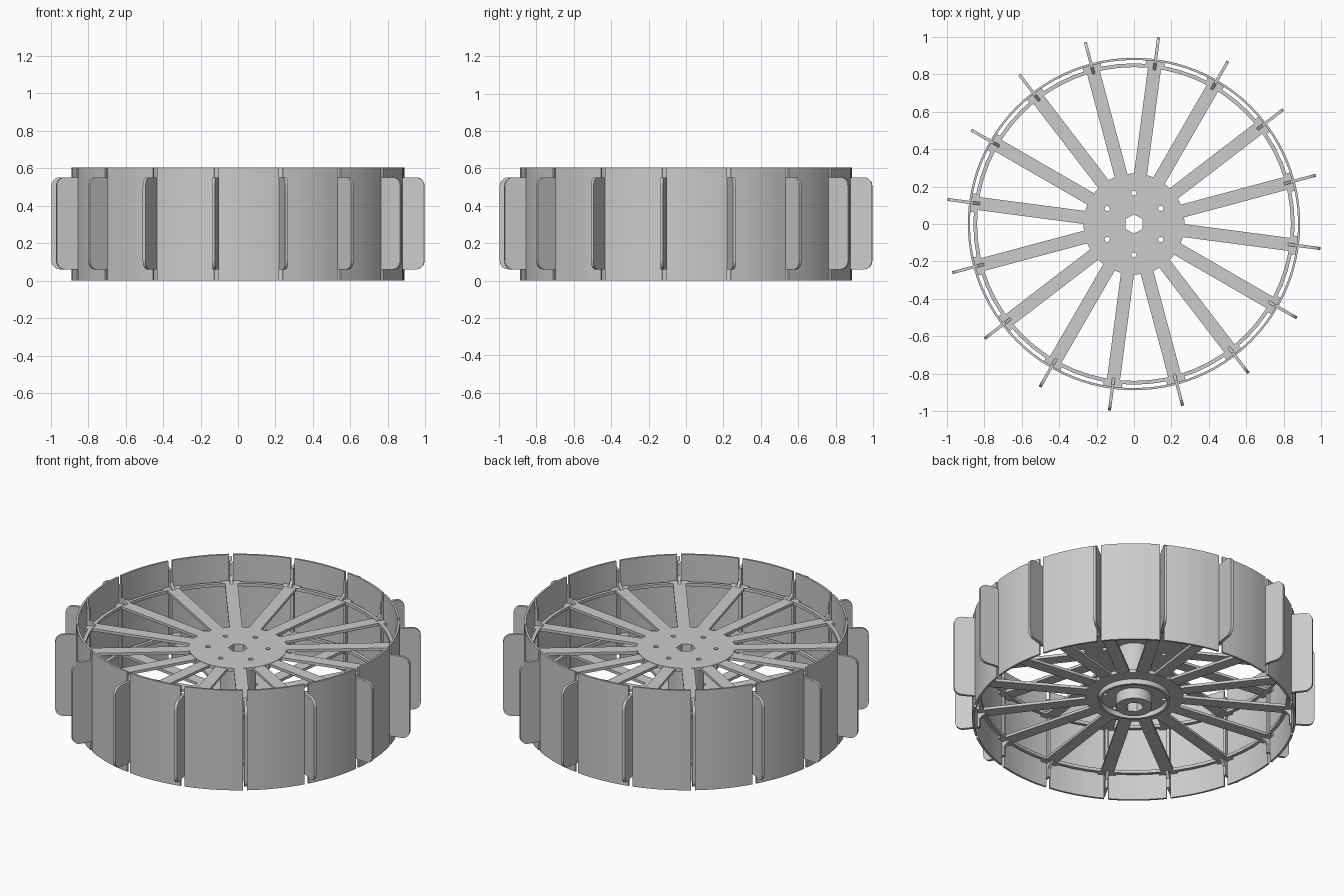
import bpy, bmesh
from math import cos, sin, pi, radians
from mathutils import Matrix, Vector

cube = bpy.data.objects.get("Cube")
if cube:
    bpy.data.objects.remove(cube)

COUNT = 16
STEP = 2 * pi / COUNT
OFFSET = radians(15)
LAYERS = {"lower": (0.155, -1), "upper": (0.44, 1)}

grey = bpy.data.materials.new("light_grey")
grey.use_nodes = True
grey.diffuse_color = (0.6, 0.6, 0.6, 1)
grey.node_tree.nodes["Principled BSDF"].inputs["Base Color"].default_value = (0.6, 0.6, 0.6, 1)


def finish(name, bm, smooth=False):
    bmesh.ops.recalc_face_normals(bm, faces=bm.faces)
    mesh = bpy.data.meshes.new(name)
    bm.to_mesh(mesh)
    bm.free()
    obj = bpy.data.objects.new(name, mesh)
    bpy.context.collection.objects.link(obj)
    mesh.materials.append(grey)
    if smooth:
        bpy.ops.object.select_all(action='DESELECT')
        obj.select_set(True)
        bpy.context.view_layer.objects.active = obj
        bpy.ops.object.shade_smooth_by_angle(angle=radians(30))
    return obj


def prism(bm, outline, depth, matrix=Matrix()):
    """Extrude a flat outline along z, then place it."""
    low = [bm.verts.new(matrix @ Vector((x, y, 0))) for x, y in outline]
    top = [bm.verts.new(matrix @ Vector((x, y, depth))) for x, y in outline]
    bm.faces.new(low[::-1])
    bm.faces.new(top)
    n = len(outline)
    for i in range(n):
        j = (i + 1) % n
        bm.faces.new((low[i], low[j], top[j], top[i]))


def circle(r, n, turn=0.0, x=0.0, y=0.0):
    return [(x + r * cos(turn + 2 * pi * i / n), y + r * sin(turn + 2 * pi * i / n)) for i in range(n)]


def lathe(bm, profile, n):
    """Closed ring with the given (radius, z) section."""
    rings = [[bm.verts.new((r * cos(a), r * sin(a), z)) for r, z in profile]
             for a in (2 * pi * i / n for i in range(n))]
    for i in range(n):
        p, q = rings[i], rings[(i + 1) % n]
        for k in range(len(profile)):
            m = (k + 1) % len(profile)
            bm.faces.new((p[k], q[k], q[m], p[m]))


def band(r0, r1, z0, z1):
    return [(r0, z0), (r1, z0), (r1, z1), (r0, z1)]


def turns():
    return [Matrix.Rotation(OFFSET + i * STEP, 4, 'Z') for i in range(COUNT)]


# Upright plates lie in the radial plane: outline is (radius, height)
def upright(thick):
    return Matrix.Translation((0, thick / 2, 0)) @ Matrix.Rotation(pi / 2, 4, 'X')


# Rim panels with a narrow slot at each paddle
bm = bmesh.new()
gap, segs = 0.013, 6
for i in range(COUNT):
    start = OFFSET + i * STEP + gap
    angles = [start + (STEP - 2 * gap) * k / segs for k in range(segs + 1)]
    arc = [(0.888 * cos(a), 0.888 * sin(a)) for a in angles]
    arc += [(0.876 * cos(a), 0.876 * sin(a)) for a in reversed(angles)]
    prism(bm, arc, 0.605)
finish("rim_panels", bm, True)

# Paddles with rounded outer corners
bm = bmesh.new()
corner = 0.045
outline = [(0.865, 0.06), (0.865, 0.552)]
for cx, cz, first in ((1.004 - corner, 0.552 - corner, pi / 2), (1.004 - corner, 0.06 + corner, 0)):
    for k in range(6):
        a = first - k * pi / 10
        outline.append((cx + corner * cos(a), cz + corner * sin(a)))
for turn in turns():
    prism(bm, outline, 0.016, turn @ upright(0.016))
finish("paddles", bm)

# Cutter for the hex bore and the bolt holes
bm = bmesh.new()
down = Matrix.Translation((0, 0, -0.1))
prism(bm, circle(0.052, 6, pi / 2), 0.8, down)
for x, y in circle(0.165, 6, pi / 2):
    prism(bm, circle(0.014, 12, 0, x, y), 0.8, down)
cutter = finish("hole_cutter", bm)
cutter.hide_render = True
cutter.hide_set(True)


def drill(obj):
    mod = obj.modifiers.new("holes", 'BOOLEAN')
    mod.operation = 'DIFFERENCE'
    mod.object = cutter
    mod.solver = 'EXACT'


for side, (z, way) in LAYERS.items():
    # Hub disc
    bm = bmesh.new()
    prism(bm, circle(0.27, 48), 0.02, Matrix.Translation((0, 0, z - 0.01)))
    drill(finish(side + "_hub_disc", bm))

    # Flat spokes reaching the rim
    bm = bmesh.new()
    bar = [(0.25, -0.035), (0.85, -0.035), (0.85, 0.035), (0.25, 0.035)]
    tab = [(0.845, -0.05), (0.88, -0.05), (0.88, 0.05), (0.845, 0.05)]
    for turn in turns():
        place = turn @ Matrix.Translation((0, 0, z - 0.008))
        prism(bm, bar, 0.016, place)
        prism(bm, tab, 0.016, place)
    finish(side + "_spokes", bm)

    # Ring joining the spoke ends
    bm = bmesh.new()
    lathe(bm, band(0.838, 0.858, z - 0.009, z + 0.009), 64)
    finish(side + "_spoke_ring", bm, True)

    # Small triangular gussets against the rim
    bm = bmesh.new()
    base = z + way * 0.008
    for turn in turns():
        prism(bm, [(0.83, base), (0.878, base), (0.878, base + way * 0.045)], 0.016, turn @ upright(0.016))
    finish(side + "_gussets", bm)

# Hub tube with hex bore, open below
bm = bmesh.new()
prism(bm, circle(0.1, 32), 0.36, Matrix.Translation((0, 0, 0.08)))
drill(finish("hub_tube", bm, True))

# Collar under the hub
bm = bmesh.new()
lathe(bm, band(0.182, 0.197, 0.115, 0.15), 48)
finish("hub_collar", bm, True)
